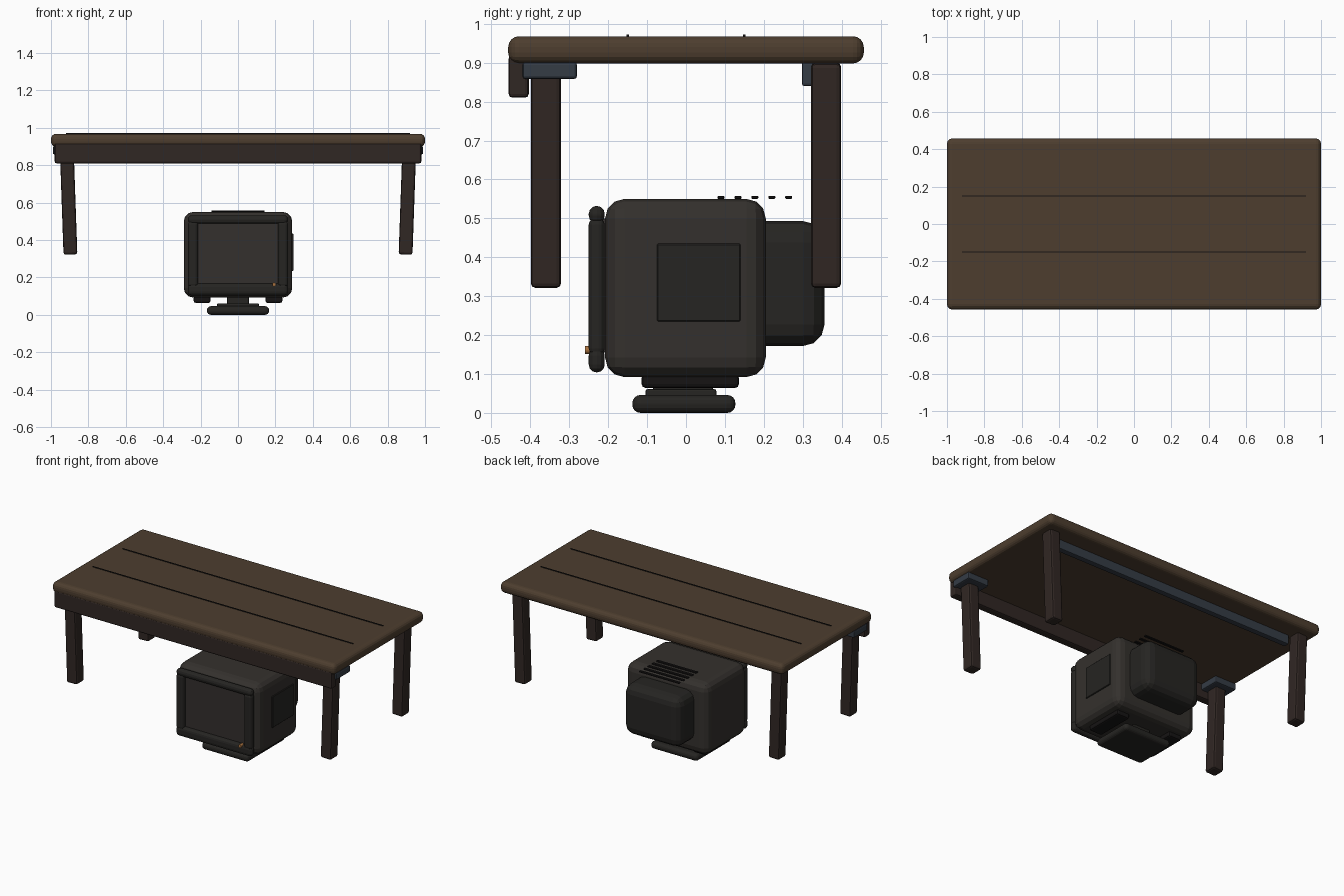
import bpy
from math import radians


def mat(name, r, g, b):
    m = bpy.data.materials.new(name)
    m.diffuse_color = (r, g, b, 1)
    return m


WOOD = mat("wood", 0.075, 0.048, 0.028)
DARK_WOOD = mat("dark_wood", 0.03, 0.02, 0.017)
METAL = mat("blue_metal", 0.035, 0.045, 0.06)
SHELL = mat("shell", 0.034, 0.03, 0.026)
TRIM = mat("dark_trim", 0.019, 0.018, 0.016)
BLACK = mat("black", 0.008, 0.007, 0.007)
GLASS = mat("screen_glass", 0.034, 0.029, 0.027)
AMBER = mat("amber", 0.4, 0.17, 0.05)


def box(name, x, y, z, material, bevel=0.0, segments=3, tilt=0.0):
    """Bevelled box from (min, max) ranges, optionally tilted about y."""
    ranges = (x, y, z)
    bpy.ops.mesh.primitive_cube_add(size=1, location=[(a + b) / 2 for a, b in ranges])
    o = bpy.context.object
    o.name = name
    o.scale = [b - a for a, b in ranges]
    bpy.ops.object.transform_apply(location=False, rotation=False, scale=True)
    o.rotation_euler.y = tilt
    o.data.materials.append(material)
    if bevel:
        m = o.modifiers.new("bevel", "BEVEL")
        m.width = bevel
        m.segments = segments
    return o


# Table top with plank grooves
box("table_top", (-1, 1), (-0.457, 0.457), (0.898, 0.968), WOOD, 0.028, 4)
for y in (-0.15, 0.15):
    box("plank_groove", (-0.92, 0.92), (y - 0.003, y + 0.003), (0.96, 0.972), BLACK)

# Front apron and rear metal rail
box("front_apron", (-0.98, 0.98), (-0.456, -0.404), (0.81, 0.92), DARK_WOOD, 0.01, 2)
box("rear_rail", (-0.865, 0.865), (0.298, 0.335), (0.84, 0.902), METAL, 0.006, 2)

# Splayed legs, front ones with mounting plates
for s in (-1, 1):
    for side, y in (("front", -0.36), ("rear", 0.36)):
        box(side + "_leg", (s * 0.906 - 0.037, s * 0.906 + 0.037), (y - 0.039, y + 0.039),
            (0.322, 0.9), DARK_WOOD, 0.012, 2, tilt=s * radians(2))
    box("leg_plate", (s * 0.915 - 0.075, s * 0.915 + 0.075), (-0.42, -0.28),
        (0.858, 0.902), METAL, 0.008, 2)

# Television shell and tube housing
box("tv_body", (-0.29, 0.29), (-0.208, 0.205), (0.092, 0.55), SHELL, 0.05, 3)
box("tube_housing", (-0.2, 0.2), (0.1, 0.356), (0.172, 0.493), TRIM, 0.055, 3)
box("side_panel", (0.28, 0.296), (-0.075, 0.14), (0.235, 0.435), TRIM, 0.003, 1)

# Screen, bezel and indicator
box("screen", (-0.22, 0.22), (-0.225, -0.2), (0.155, 0.5), GLASS, 0.006, 2)
box("bezel_top", (-0.268, 0.268), (-0.25, -0.209), (0.487, 0.532), TRIM, 0.02, 3)
box("bezel_bottom", (-0.268, 0.268), (-0.25, -0.209), (0.104, 0.168), TRIM, 0.02, 3)
for s in (-1, 1):
    box("bezel_side", (s * 0.24 - 0.027, s * 0.24 + 0.027), (-0.25, -0.209),
        (0.15, 0.5), TRIM, 0.016, 3)
bpy.ops.mesh.primitive_cylinder_add(vertices=16, radius=0.01, depth=0.03,
                                    location=(0.193, -0.244, 0.162), rotation=(radians(90), 0, 0))
bpy.context.object.name = "power_light"
bpy.context.object.data.materials.append(AMBER)

# Top vent slats
for i in range(5):
    y = 0.09 + i * 0.0435
    box("vent_slat", (-0.142, 0.142), (y - 0.009, y + 0.009), (0.55, 0.558), BLACK, 0.002, 1)

# Underside feet and stand
for s in (-1, 1):
    box("body_foot", (s * 0.192 - 0.045, s * 0.192 + 0.045), (-0.114, 0.136),
        (0.064, 0.1), BLACK, 0.01, 2)
box("stand_neck", (-0.058, 0.058), (-0.085, 0.07), (0.045, 0.11), TRIM, 0.006, 2)
box("stand_collar", (-0.112, 0.112), (-0.104, 0.078), (0.04, 0.061), TRIM, 0.005, 2)
box("stand_base", (-0.166, 0.166), (-0.138, 0.127), (0, 0.046), TRIM, 0.021, 4)
